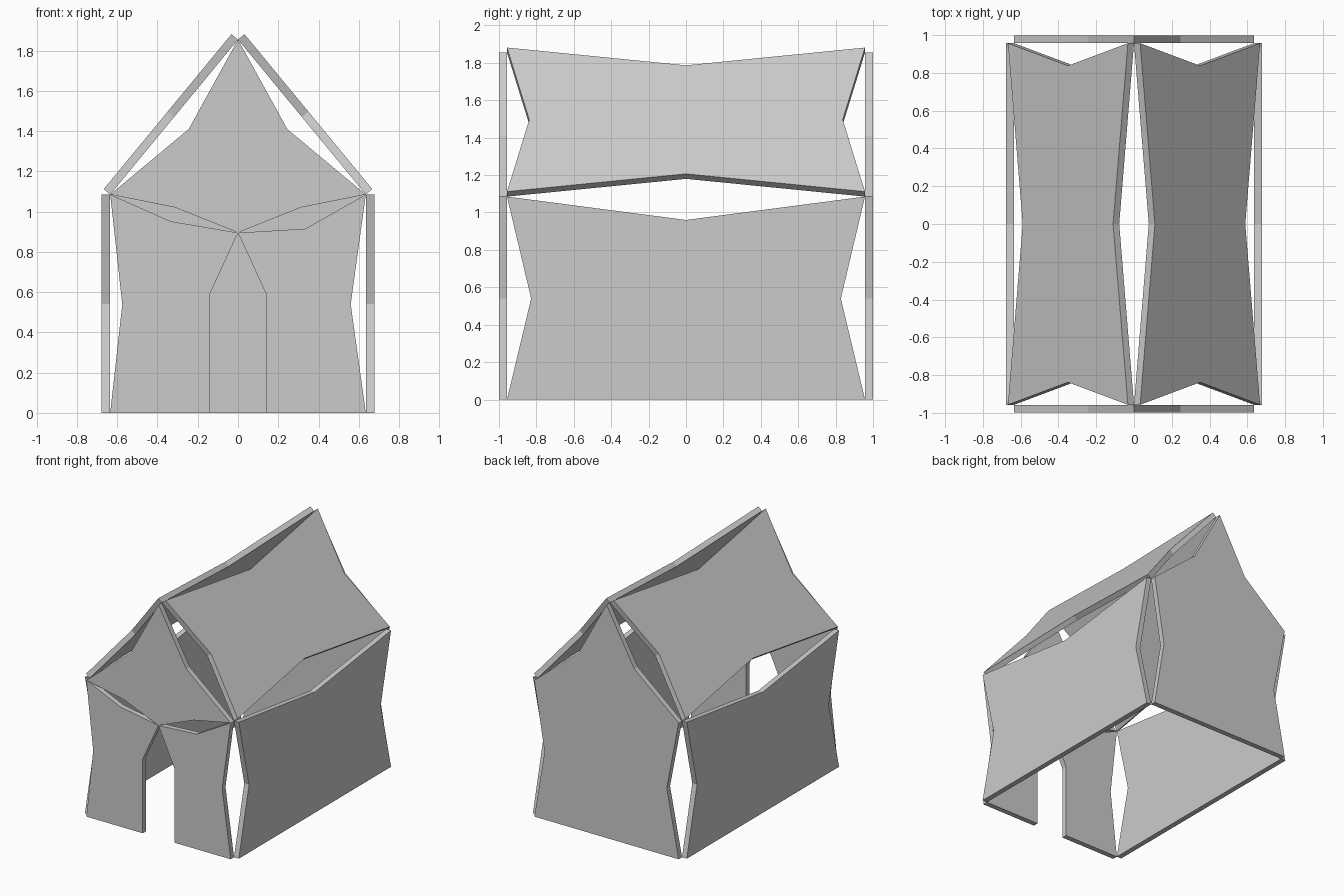
import bpy
import bmesh
from mathutils import Vector

cube = bpy.data.objects.get("Cube")
if cube:
    bpy.data.objects.remove(cube, do_unlink=True)

# Single plain grey
GREY = (0.6, 0.6, 0.6, 1)
grey = bpy.data.materials.new("plain_grey")
grey.use_nodes = True
grey.diffuse_color = GREY
grey.node_tree.nodes["Principled BSDF"].inputs["Base Color"].default_value = GREY

HALF_W, HALF_L = 0.635, 0.957   # inner half width and half length
EAVE, RIDGE = 1.085, 1.855
THICK = 0.042


def panel(name, outline, origin, u, v, normal):
    """Extrude a flat outline, placed on axes u and v, along its normal."""
    origin, u, v = Vector(origin), Vector(u), Vector(v)
    offset = Vector(normal).normalized() * THICK
    bm = bmesh.new()
    base = bm.faces.new([bm.verts.new(origin + u * a + v * b) for a, b in outline])
    top = bmesh.ops.extrude_face_region(bm, geom=[base])["geom"]
    bmesh.ops.translate(bm, vec=offset,
                        verts=[g for g in top if isinstance(g, bmesh.types.BMVert)])
    bmesh.ops.recalc_face_normals(bm, faces=bm.faces)
    mesh = bpy.data.meshes.new(name)
    bm.to_mesh(mesh)
    bm.free()
    mesh.materials.append(grey)
    obj = bpy.data.objects.new(name, mesh)
    bpy.context.collection.objects.link(obj)
    return obj


X, Y, Z = (1, 0, 0), (0, 1, 0), (0, 0, 1)
FRONT, BACK = (0, -HALF_L, 0), (0, HALF_L, 0)

# Front gable, pinched along every edge
panel("front_gable",
      [(0, RIDGE), (0.245, 1.41), (HALF_W, EAVE), (0.31, 1.02), (0, 0.895),
       (-0.31, 1.02), (-HALF_W, EAVE), (-0.245, 1.41)],
      FRONT, X, Z, (0, -1, 0))

# Front wall halves either side of the door opening
for name, s, waist, top in (("left", 1, 0.56, 0.915), ("right", -1, 0.575, 0.952)):
    panel(f"front_wall_{name}",
          [(s * 0.14, 0), (s * HALF_W, 0), (s * waist, 0.54), (s * HALF_W, EAVE),
           (s * 0.335, top), (0, 0.895), (s * 0.14, 0.59)],
          FRONT, X, Z, (0, -1, 0))

# Back wall and gable in one piece
panel("back_wall",
      [(-HALF_W, 0), (HALF_W, 0), (0.545, 0.54), (HALF_W, EAVE), (0.245, 1.41),
       (0, RIDGE), (-0.245, 1.41), (-HALF_W, EAVE), (-0.53, 0.54)],
      BACK, X, Z, Y)

# Side walls and roof slopes, mirrored across the length
slope = Vector((HALF_W, EAVE - RIDGE))
run = slope.length
for name, s in (("left", 1), ("right", -1)):
    panel(f"side_wall_{name}",
          [(-HALF_L, 0), (HALF_L, 0), (0.828, 0.54), (HALF_L, EAVE),
           (0, 0.96), (-HALF_L, EAVE), (-0.828, 0.54)],
          (s * HALF_W, 0, 0), Y, Z, (s, 0, 0))
    down = Vector((s * slope.x, 0, slope.y)) / run
    panel(f"roof_{name}",
          [(-HALF_L, 0), (0, 0.123), (HALF_L, 0), (0.838, run / 2),
           (HALF_L, run), (0, run - 0.123), (-HALF_L, run), (-0.838, run / 2)],
          (0, 0, RIDGE), Y, down, (-s * slope.y, 0, slope.x))
